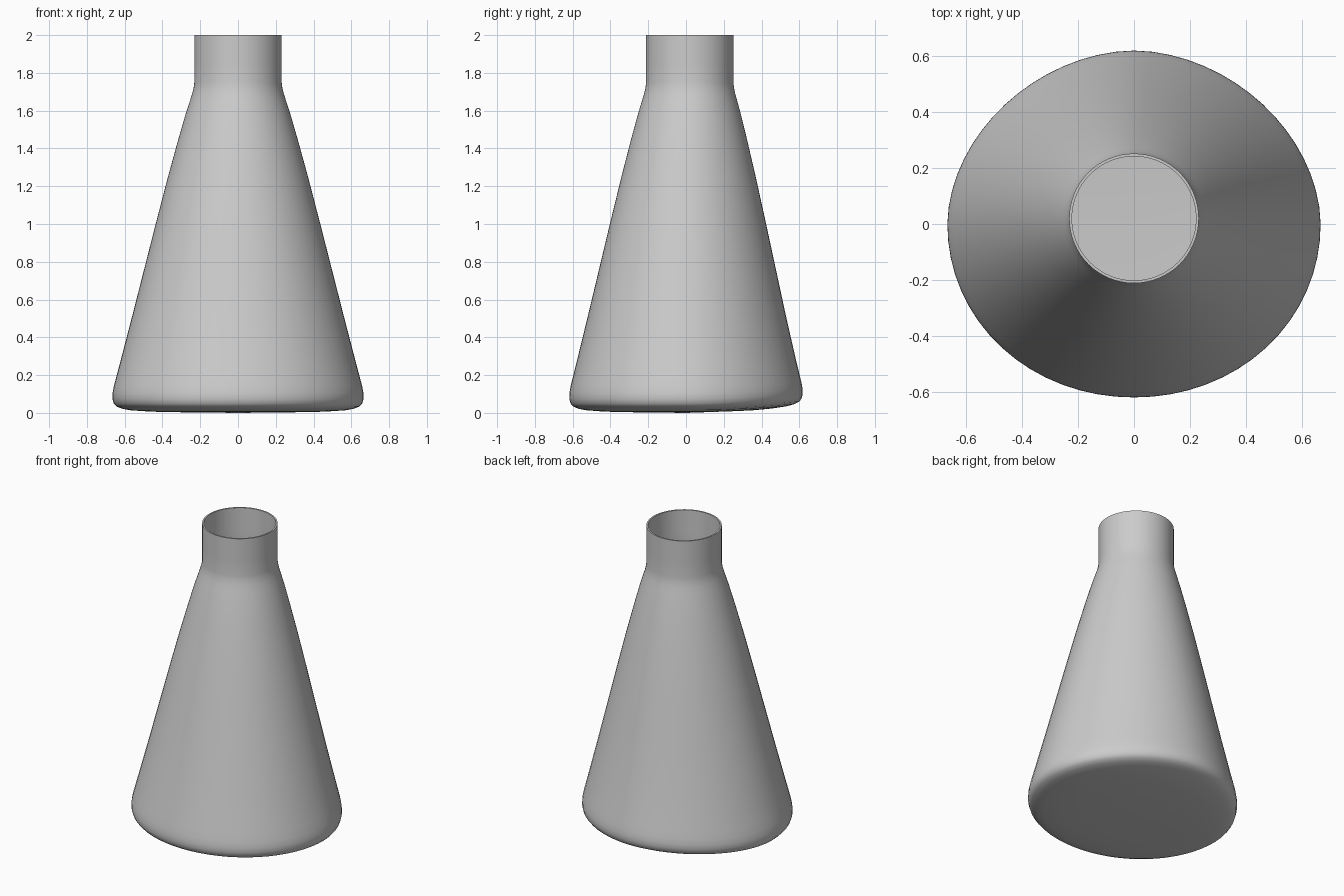
import bpy, bmesh, math

if "Cube" in bpy.data.objects:
    bpy.data.objects.remove(bpy.data.objects["Cube"])

SEGS = 64
NECK_R, NECK_Y = 0.231, 0.02
BASE_X, BASE_Y = 0.665, 0.618

# Profile: (height, spread) where spread 0 = neck circle, 1 = widest base outline
PROFILE = [
    (0.004, 0.30), (0.007, 0.55), (0.014, 0.78), (0.022, 0.88), (0.034, 0.95),
    (0.05, 0.983), (0.075, 1.0), (0.105, 0.998), (0.14, 0.983), (0.19, 0.953),
    (0.26, 0.91), (0.50, 0.766), (0.75, 0.619), (1.0, 0.472), (1.25, 0.322),
    (1.45, 0.195), (1.58, 0.108), (1.65, 0.056), (1.69, 0.026), (1.72, 0.009),
    (1.75, 0.0), (1.85, 0.0), (1.95, 0.0), (2.0, 0.0),
]


def base_outline(a):
    """Flattened oval, a little leaner on the back half."""
    c, s = math.cos(a), math.sin(a)
    n = 1.87 if s > 0 else 2.03
    k = (abs(c) ** n + abs(s) ** n) ** (-1 / n)
    return BASE_X * c * k, BASE_Y * s * k


def ring(bm, z, t):
    verts = []
    for i in range(SEGS):
        a = 2 * math.pi * i / SEGS
        bx, by = base_outline(a)
        nx, ny = NECK_R * math.cos(a), NECK_Y + NECK_R * math.sin(a)
        x, y = nx + (bx - nx) * t, ny + (by - ny) * t
        # the base lifts slightly towards the back
        lift = 0.03 * max(0, y / BASE_Y) ** 2 * max(0, 1 - z / 0.4)
        verts.append(bm.verts.new((x, y, z + lift)))
    return verts


# Flask outer skin
bm = bmesh.new()
rings = [ring(bm, z, t) for z, t in PROFILE]
for lo, hi in zip(rings, rings[1:]):
    for i in range(SEGS):
        j = (i + 1) % SEGS
        bm.faces.new((lo[i], lo[j], hi[j], hi[i]))

# Closed bottom
centre = bm.verts.new((0, 0, 0))
for i in range(SEGS):
    bm.faces.new((centre, rings[0][(i + 1) % SEGS], rings[0][i]))
bmesh.ops.recalc_face_normals(bm, faces=bm.faces)

mesh = bpy.data.meshes.new("conical_flask")
bm.to_mesh(mesh)
bm.free()
flask = bpy.data.objects.new("conical_flask", mesh)
bpy.context.collection.objects.link(flask)

# Thin glass wall, open at the mouth
wall = flask.modifiers.new("wall", "SOLIDIFY")
wall.thickness = 0.01
wall.offset = -1

bpy.context.view_layer.objects.active = flask
flask.select_set(True)
bpy.ops.object.modifier_apply(modifier="wall")
bpy.ops.object.shade_smooth_by_angle(angle=math.radians(50))
